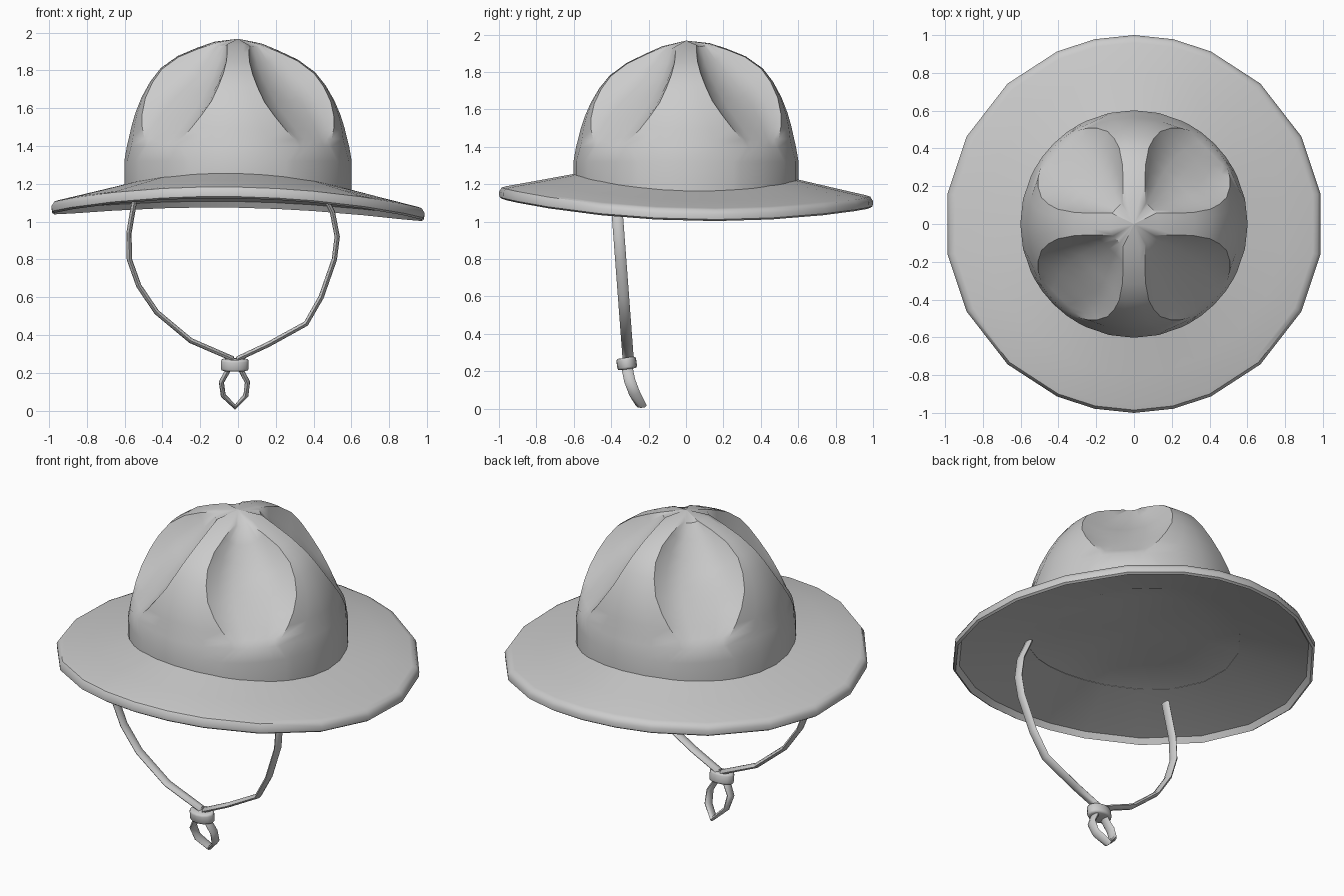
import bpy
import bmesh
from math import sin, cos, radians, pi, atan2
from mathutils import Vector, Matrix

cube = bpy.data.objects.get("Cube")
if cube:
    bpy.data.objects.remove(cube, do_unlink=True)

grey = bpy.data.materials.new("felt_grey")
grey.use_nodes = True
COLOUR = (0.6, 0.6, 0.6, 1)
grey.diffuse_color = COLOUR
grey.node_tree.nodes["Principled BSDF"].inputs["Base Color"].default_value = COLOUR


def finish(bm, name, angle=40):
    bmesh.ops.recalc_face_normals(bm, faces=bm.faces)
    mesh = bpy.data.meshes.new(name)
    bm.to_mesh(mesh)
    bm.free()
    mesh.materials.append(grey)
    obj = bpy.data.objects.new(name, mesh)
    bpy.context.collection.objects.link(obj)
    bpy.ops.object.select_all(action="DESELECT")
    obj.select_set(True)
    bpy.context.view_layer.objects.active = obj
    bpy.ops.object.shade_smooth_by_angle(angle=radians(angle))


def skin(bm, rings, loop=False):
    """Join rings of vertices with quads; loop also joins last to first."""
    rings = [[bm.verts.new(p) for p in ring] for ring in rings]
    pairs = list(zip(rings, rings[1:]))
    if loop:
        pairs.append((rings[-1], rings[0]))
    for a, b in pairs:
        n = len(a)
        for i in range(n):
            j = (i + 1) % n
            bm.faces.new((a[i], a[j], b[j], b[i]))
    return rings


def close_at(bm, ring, point):
    """Fan of triangles from a ring to one point."""
    tip = bm.verts.new(point)
    for i, v in enumerate(ring):
        bm.faces.new((v, ring[(i + 1) % len(ring)], tip))


# Wavy brim height at the crown joint (t = 0) and at the outer edge (t = 1)
def brim_height(a, t):
    inner = 1.2 - 0.015 * cos(a) - 0.015 * sin(a) - 0.03 * cos(2 * a)
    outer = 1.105 - 0.018 * cos(a) - 0.025 * sin(a) - 0.038 * cos(2 * a)
    return inner + (outer - inner) * t


# Brim: closed cross-section with a turned-down rim, swept round an uneven polygon
quarter = [9.3, 27.6, 48, 66, 78]
half = quarter + [90] + [180 - a for a in reversed(quarter)]
brim_angles = [radians(a) for a in half + [a + 180 for a in half]]


def brim_ring(r, dz):
    return [(r * cos(a), r * sin(a), brim_height(a, (r - 0.6) / 0.4) + dz)
            for a in brim_angles]


section = [(0.585, 0.01), (0.8, 0.012), (0.96, 0.014), (0.985, 0.012), (1.0, -0.008),
           (0.998, -0.036), (0.985, -0.048), (0.965, -0.02), (0.8, -0.012), (0.585, -0.012)]
bm = bmesh.new()
skin(bm, [brim_ring(r, dz) for r, dz in section], loop=True)
finish(bm, "brim")

# Shallow lining closing the crown from below
bm = bmesh.new()
lining = skin(bm, [brim_ring(0.59, -0.01), brim_ring(0.42, -0.01)])
close_at(bm, lining[-1], (0, 0, 1.26))
finish(bm, "crown_lining")

# Crown: radius, height, ridge half-angle and dent depth of each level
levels = [(0.602, 1.32, 25, 0), (0.588, 1.4, 32, 0), (0.578, 1.44, 31, 0.025),
          (0.564, 1.5, 26, 0.06), (0.543, 1.57, 21, 0.095), (0.51, 1.65, 16, 0.13),
          (0.465, 1.73, 13, 0.15), (0.41, 1.8, 11, 0.16),
          (0.32, 1.865, 11, 0.135), (0.22, 1.91, 15, 0.075),
          (0.13, 1.945, 26, 0.012)]
# Place across each dent and share of the full depth there
dent = [(0, 0), (0.1, 0.55), (0.28, 0.9), (0.5, 1), (0.72, 0.9), (0.9, 0.55), (1, 0)]


def crown_ring(r, z, ridge, depth):
    f = max(0, (z - 1.4) / 0.57)
    ring = []
    for start in range(0, 360, 90):
        columns = [(0, 0), (ridge / 2, 0)]
        columns += [(ridge + (90 - 2 * ridge) * t, depth * d) for t, d in dent]
        columns += [(90 - ridge / 2, 0)]
        for angle, push in columns:
            a = radians(start + angle)
            rr = r - push * (1 - 0.6 * f)
            x, y = rr * cos(a), rr * sin(a)
            ring.append((x, y, z - 0.9 * f * push + f * (0.07 * y - 0.04 * x)))
    return ring


bm = bmesh.new()
base = [(x, y, brim_height(atan2(y, x), 0)) for x, y, z in crown_ring(0.602, 1.2, 25, 0)]
rings = skin(bm, [base] + [crown_ring(*level) for level in levels])
close_at(bm, rings[-1], (0, 0, 1.968))
finish(bm, "crown", 38)


# Flat cord swept along points that lie roughly in an upright plane
def cord(name, points, wide=0.03, thin=0.014, sides=8):
    pts = [Vector(p) for p in points]
    rings = []
    for i, p in enumerate(pts):
        along = (pts[min(i + 1, len(pts) - 1)] - pts[max(i - 1, 0)]).normalized()
        out = along.cross(Vector((0, 1, 0))).normalized()
        across = out.cross(along)
        rings.append([p + out * thin * cos(2 * pi * k / sides)
                      + across * wide * sin(2 * pi * k / sides) for k in range(sides)])
    bm = bmesh.new()
    ends = skin(bm, rings)
    bm.faces.new(ends[0])
    bm.faces.new(ends[-1])
    finish(bm, name, 50)


def strap_point(x, z):
    return (x, -0.308 - 0.075 * (z - 0.25), z)


right = [(-0.54, 1.16), (-0.555, 1.07), (-0.577, 0.94), (-0.575, 0.8),
         (-0.525, 0.66), (-0.43, 0.52), (-0.25, 0.37), (-0.03, 0.275), (-0.03, 0.22)]
left = [(0.435, 1.18), (0.5, 1.05), (0.525, 0.92), (0.51, 0.8),
        (0.44, 0.6), (0.36, 0.46), (0.16, 0.35), (0, 0.275), (0, 0.22)]
cord("right_chin_strap", [strap_point(*p) for p in right])
cord("left_chin_strap", [strap_point(*p) for p in left])

# Loop hanging under the slide, curling backward at its tip
loop = [(-0.04, 0.24), (-0.06, 0.2), (-0.088, 0.15), (-0.078, 0.08), (-0.015, 0.018),
        (0.042, 0.08), (0.05, 0.15), (0.024, 0.2), (0.005, 0.24)]
cord("strap_loop", [(x, -0.315 + 1.4 * (0.25 - z) ** 2, z) for x, z in loop])

# Slide that gathers both straps
bm = bmesh.new()
bmesh.ops.create_cone(bm, cap_ends=True, segments=14, radius1=1, radius2=1, depth=1,
                      matrix=Matrix.Translation((-0.017, -0.317, 0.242))
                      @ Matrix.Rotation(radians(8), 4, "X")
                      @ Matrix.Diagonal((0.075, 0.053, 0.062, 1)))
rims = [e for e in bm.edges if any(len(f.verts) > 4 for f in e.link_faces)]
bmesh.ops.bevel(bm, geom=rims, offset=0.012, segments=2, affect="EDGES", profile=0.5)
finish(bm, "strap_slide", 50)
